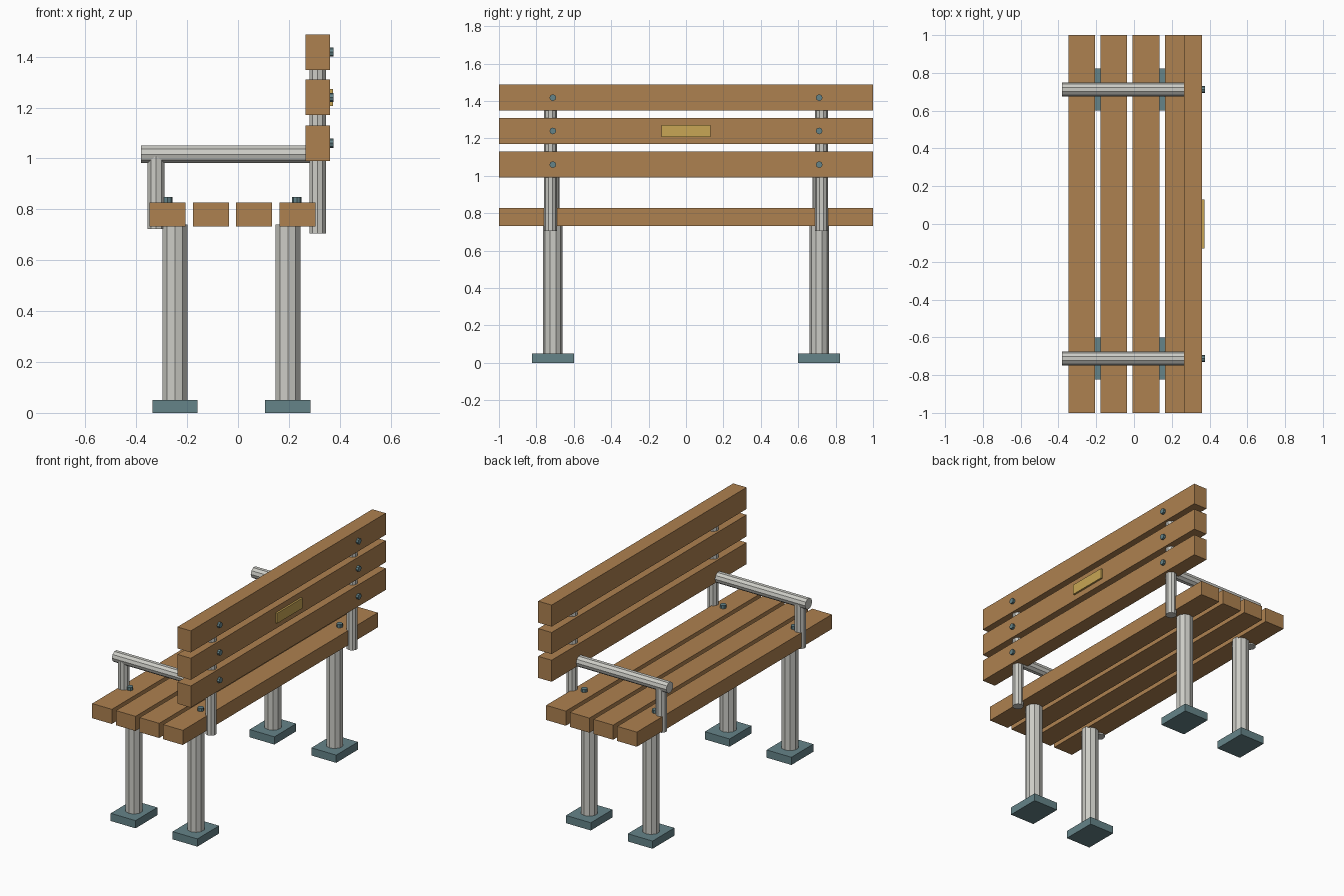
import bpy
from mathutils import Vector

if "Cube" in bpy.data.objects:
    bpy.data.objects.remove(bpy.data.objects["Cube"])


def mat(name, rgb):
    m = bpy.data.materials.new(name)
    m.diffuse_color = (*rgb, 1)
    m.use_nodes = True
    m.node_tree.nodes["Principled BSDF"].inputs["Base Color"].default_value = m.diffuse_color
    return m


WOOD = mat("wood", (0.42, 0.22, 0.08))
STEEL = mat("steel", (0.60, 0.60, 0.56))
SLATE = mat("slate", (0.13, 0.23, 0.25))
BRASS = mat("brass", (0.58, 0.38, 0.09))


def box(name, x, y, z, m):
    bpy.ops.mesh.primitive_cube_add(size=1, location=[sum(r) / 2 for r in (x, y, z)])
    o = bpy.context.object
    o.name = name
    o.scale = [r[1] - r[0] for r in (x, y, z)]
    o.data.materials.append(m)


def rod(name, a, b, r, m, sides=10):
    a, b = Vector(a), Vector(b)
    d = b - a
    bpy.ops.mesh.primitive_cylinder_add(vertices=sides, radius=r, depth=d.length, location=(a + b) / 2)
    o = bpy.context.object
    o.name = name
    if abs(d.x) > abs(d.z):
        o.rotation_euler = (0, 1.5707963, 0)
    o.data.materials.append(m)


# seat planks
for i in range(4):
    x = -0.347 + 0.17 * i
    box(f"seat_plank_{i + 1}", (x, x + 0.141), (-1, 1), (0.732, 0.827), WOOD)

# backrest planks
for i, z in enumerate((0.99, 1.17, 1.348)):
    box(f"back_plank_{i + 1}", (0.265, 0.361), (-1, 1), (z, z + 0.14), WOOD)

# plaque on the rear of the middle plank
box("plaque", (0.355, 0.373), (-0.131, 0.131), (1.207, 1.273), BRASS)

for s, side in ((-1, "near"), (1, "far")):
    y = 0.712 * s
    # legs, feet and seat bolts
    for x, bx, end in ((-0.248, -0.277, "front"), (0.196, 0.231, "rear")):
        rod(f"{end}_leg_{side}", (x, y, 0.03), (x, y, 0.74), 0.052, STEEL)
        box(f"{end}_foot_{side}", (x - 0.089, x + 0.089), (y - 0.112, y + 0.112), (0, 0.05), SLATE)
        rod(f"{end}_seat_bolt_{side}", (bx, y, 0.82), (bx, y, 0.848), 0.019, SLATE, 8)
    # back post, arm support and arm rail
    rod(f"back_post_{side}", (0.313, 0.724 * s, 0.705), (0.313, 0.724 * s, 1.45), 0.034, STEEL)
    rod(f"arm_support_{side}", (-0.322, y, 0.722), (-0.322, y, 1.01), 0.035, STEEL)
    rod(f"arm_rail_{side}", (-0.382, y, 1.016), (0.31, y, 1.016), 0.036, STEEL)
    # backrest bolts
    for i, z in enumerate((1.06, 1.24, 1.418)):
        rod(f"back_bolt_{side}_{i + 1}", (0.35, y, z), (0.376, y, z), 0.018, SLATE, 8)
